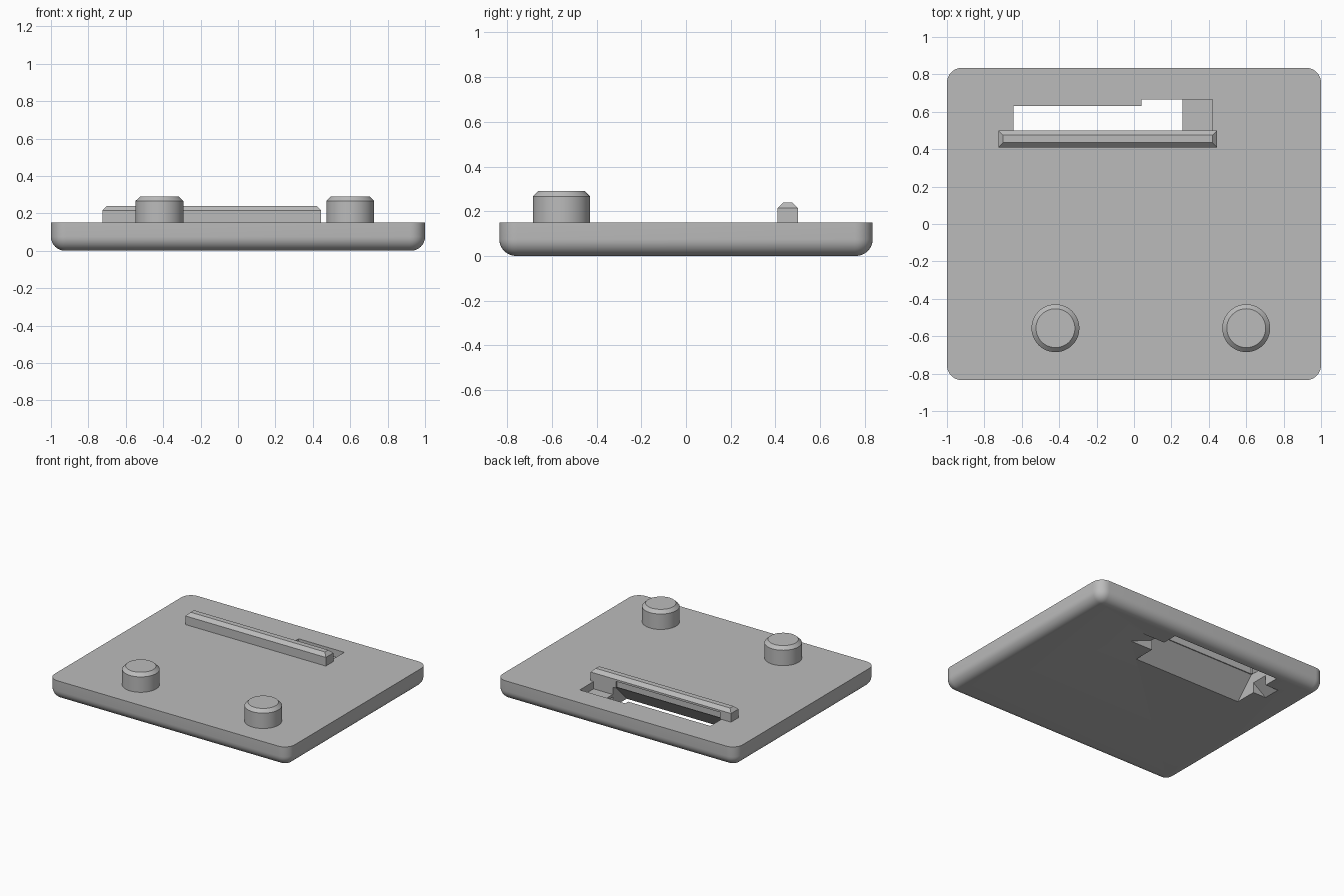
import bpy, bmesh
from mathutils import Vector

cube = bpy.data.objects.get("Cube")
if cube:
    bpy.data.objects.remove(cube, do_unlink=True)

TOP = 0.15
grey = bpy.data.materials.new("plain_grey")
grey.use_nodes = True
grey.diffuse_color = (0.5, 0.5, 0.5, 1)
grey.node_tree.nodes["Principled BSDF"].inputs["Base Color"].default_value = (0.5, 0.5, 0.5, 1)


def finish(name, bm):
    bmesh.ops.recalc_face_normals(bm, faces=bm.faces)
    mesh = bpy.data.meshes.new(name)
    bm.to_mesh(mesh)
    bm.free()
    mesh.materials.append(grey)
    obj = bpy.data.objects.new(name, mesh)
    bpy.context.collection.objects.link(obj)
    return obj


def box_mesh(x, y, z):
    bm = bmesh.new()
    bmesh.ops.create_cube(bm, size=1)
    for v in bm.verts:
        v.co = Vector([r[0] if c < 0 else r[1] for r, c in zip((x, y, z), v.co)])
    return bm


def tapered(name, low_x, low_y, high_x, high_y, low_z, high_z):
    """Block whose bottom and top rectangles differ."""
    bm = box_mesh((0, 1), (0, 1), (0, 1))
    for v in bm.verts:
        i, j, k = (round(c) for c in v.co)
        rx, ry = (high_x, high_y) if k else (low_x, low_y)
        v.co = (rx[i], ry[j], high_z if k else low_z)
    return finish(name, bm)


def carve(target, cutter):
    mod = target.modifiers.new("cut", "BOOLEAN")
    mod.operation = "DIFFERENCE"
    mod.solver = "EXACT"
    mod.object = cutter
    with bpy.context.temp_override(object=target, active_object=target):
        bpy.ops.object.modifier_apply(modifier=mod.name)


def smooth(obj):
    bpy.ops.object.select_all(action="DESELECT")
    obj.select_set(True)
    bpy.context.view_layer.objects.active = obj
    bpy.ops.object.shade_smooth_by_angle(angle=0.5)


# Base plate with rounded corners and a rounded lower rim
bm = box_mesh((-1, 1), (-0.835, 0.835), (0, TOP))
upright = [e for e in bm.edges if abs(e.verts[0].co.z - e.verts[1].co.z) > 0.1]
bmesh.ops.bevel(bm, geom=upright, offset=0.08, segments=8, profile=0.5, affect="EDGES")
rim = [e for e in bm.edges if all(v.co.z < 0.001 for v in e.verts)]
bmesh.ops.bevel(bm, geom=rim, offset=0.075, segments=8, profile=0.5, affect="EDGES")
plate = finish("base_plate", bm)

# Raised bar with a chamfered top
bm = box_mesh((-0.725, 0.445), (0.41, 0.5), (TOP, 0.24))
upper = [e for e in bm.edges if all(v.co.z > 0.2 for v in e.verts)]
bmesh.ops.bevel(bm, geom=upper, offset=0.025, segments=1, affect="EDGES")
bar = finish("raised_bar", bm)

# Slot flared towards the underside, its side notches, and the shallow pocket
through_x, through_y = (-0.645, 0.26), (0.48, 0.63)
cutters = [
    tapered("slot_cutter", through_x, (0.33, 0.75), through_x, through_y, -0.005, TOP + 0.002),
    tapered("notch_cutter", (-0.76, 0.46), (0.5, 0.63), (-0.64, 0.25), (0.5, 0.63), -0.005, 0.08),
    tapered("opening_cutter", through_x, (0.5, 0.63), through_x, (0.5, 0.63), 0.07, 0.3),
    tapered("pocket_cutter", (0.04, 0.42), (0.5, 0.665), (0.04, 0.42), (0.5, 0.665), 0.095, 0.3),
]
for cutter in cutters:
    carve(plate, cutter)
recess = tapered("recess_cutter", (-0.635, 0.235), (0.485, 0.52), (-0.635, 0.235), (0.485, 0.52), 0.1, 0.2)
carve(bar, recess)
for cutter in cutters + [recess]:
    bpy.data.objects.remove(cutter, do_unlink=True)
smooth(plate)

# Two round pegs with chamfered tops
for name, x in (("right_peg", -0.42), ("left_peg", 0.6)):
    bm = bmesh.new()
    bmesh.ops.create_cone(bm, cap_ends=True, segments=48, radius1=0.128, radius2=0.128, depth=0.14)
    upper = [e for e in bm.edges if all(v.co.z > 0 for v in e.verts)]
    bmesh.ops.bevel(bm, geom=upper, offset=0.024, segments=1, affect="EDGES")
    bmesh.ops.translate(bm, verts=bm.verts, vec=(x, -0.557, TOP + 0.07))
    smooth(finish(name, bm))
